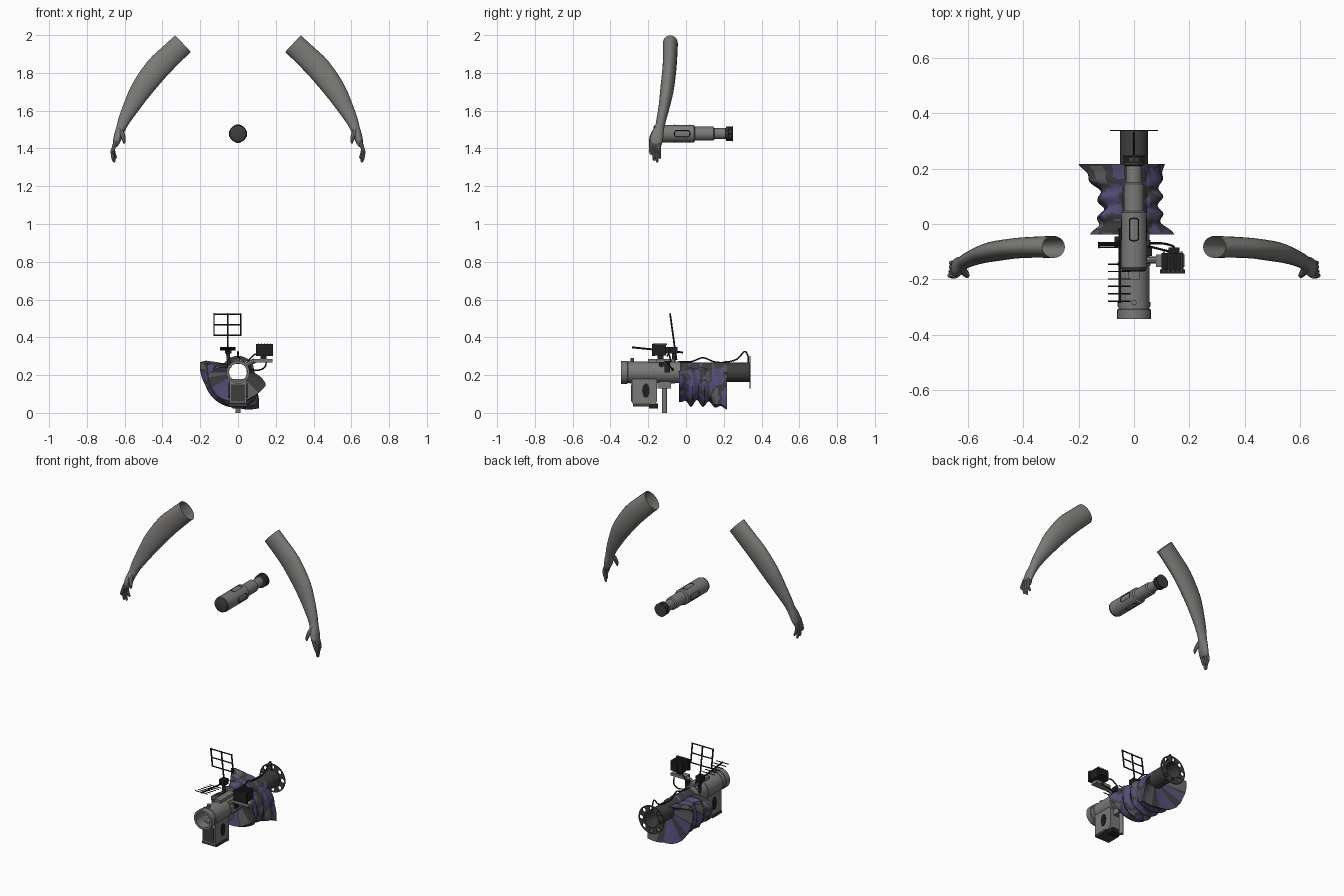
import bpy, bmesh, math
from mathutils import Vector, noise

if "Cube" in bpy.data.objects:
    bpy.data.objects.remove(bpy.data.objects["Cube"])

COLORS = {
    "skin_grey": (0.2, 0.195, 0.185), "metal_grey": (0.2, 0.195, 0.19),
    "dark_grey": (0.05, 0.048, 0.046), "black": (0.014, 0.014, 0.014),
    "purple": (0.085, 0.072, 0.18), "cloth_dark": (0.05, 0.045, 0.05),
    "cloth_grey": (0.12, 0.11, 0.115),
}
MATS = {}
for n, c in COLORS.items():
    MATS[n] = bpy.data.materials.new(n)
    MATS[n].diffuse_color = (*c, 1)


def finish(name, bm, mat, smooth=True):
    bmesh.ops.remove_doubles(bm, verts=bm.verts, dist=1e-5)
    bmesh.ops.recalc_face_normals(bm, faces=bm.faces)
    me = bpy.data.meshes.new(name)
    bm.to_mesh(me)
    bm.free()
    me.materials.append(MATS[mat])
    ob = bpy.data.objects.new(name, me)
    bpy.context.collection.objects.link(ob)
    if smooth:
        bpy.ops.object.select_all(action='DESELECT')
        ob.select_set(True)
        bpy.context.view_layer.objects.active = ob
        bpy.ops.object.shade_smooth_by_angle(angle=math.radians(40))
    return ob


def loft(name, rings, mat, caps=(True, True)):
    bm = bmesh.new()
    vs = [[bm.verts.new(p) for p in r] for r in rings]
    n = len(rings[0])
    for a, b in zip(vs, vs[1:]):
        for i in range(n):
            bm.faces.new((a[i], a[(i + 1) % n], b[(i + 1) % n], b[i]))
    if caps[0]:
        bm.faces.new(vs[0])
    if caps[1]:
        bm.faces.new(vs[-1])
    return finish(name, bm, mat)


def lathe(name, profile, z, mat, sides=32, caps=(False, False)):
    """Revolve (y, r) pairs round a line parallel to y."""
    ang = [2 * math.pi * i / sides for i in range(sides)]
    return loft(name, [[(r * math.cos(a), y, z + r * math.sin(a)) for a in ang]
                       for y, r in profile], mat, caps)


def spline(pts, steps):
    """Catmull-Rom through rows of any width."""
    p = [pts[0]] + list(pts) + [pts[-1]]
    out = []
    for i in range(1, len(p) - 2):
        for s in range(steps):
            t = s / steps
            out.append([0.5 * (2 * b + (c - a) * t + (2 * a - 5 * b + 4 * c - d) * t * t
                               + (3 * b - a - 3 * c + d) * t ** 3)
                        for a, b, c, d in zip(*p[i - 1:i + 3])])
    return out + [list(pts[-1])]


def sweep(name, rows, mat, ref=(0, 1, 0), steps=1, sides=8, caps=(True, True)):
    """Sweep an ellipse along rows of (x, y, z, radius across, radius along ref)."""
    rows = spline(rows, steps)
    c = [Vector(r[:3]) for r in rows]
    rings = []
    for i, r in enumerate(rows):
        t = (c[min(i + 1, len(c) - 1)] - c[max(i - 1, 0)]).normalized()
        u = t.cross(Vector(ref)).normalized()
        v = u.cross(t)
        rings.append([c[i] + u * r[3] * math.cos(a) + v * r[4] * math.sin(a)
                      for a in (2 * math.pi * k / sides for k in range(sides))])
    return loft(name, rings, mat, caps)


def rod(name, a, b, r, mat, sides=8):
    d = Vector(b) - Vector(a)
    ref = (1, 0, 0) if abs(d.x) < 0.5 * d.length else (0, 1, 0)
    return sweep(name, [(*a, r, r), (*b, r, r)], mat, ref, 1, sides)


def box(name, lo, hi, mat):
    bm = bmesh.new()
    bmesh.ops.create_cube(bm, size=1)
    for v in bm.verts:
        v.co = [l + (h - l) * (k + 0.5) for l, h, k in zip(lo, hi, v.co)]
    return finish(name, bm, mat, False)


# arms, hands and fingers, mirrored across x
hand = [sweep("arm", [
    (.291, -.083, 1.955, .06, .04), (.36, -.084, 1.89, .062, .038), (.43, -.088, 1.82, .064, .037),
    (.51, -.1, 1.715, .057, .036), (.56, -.114, 1.63, .045, .03), (.60, -.13, 1.555, .033, .026),
    (.618, -.14, 1.51, .026, .025), (.633, -.152, 1.47, .023, .033), (.645, -.16, 1.43, .018, .034),
    (.65, -.162, 1.41, .009, .026)], "skin_grey", steps=3, sides=20, caps=(False, True))]
for i, (y, tx, tz) in enumerate([(-.187, .668, 1.365), (-.171, .662, 1.335),
                                 (-.155, .656, 1.325), (-.14, .648, 1.345)]):
    hand.append(sweep(f"finger_{i + 1}", [
        (.645, y, 1.44, .01, .01), (.66, y - .001, 1.40, .01, .009),
        ((.66 + tx) / 2 + .002, y, (1.4 + tz) / 2, .009, .008), (tx, y + .002, tz + .007, .007, .007),
        (tx - .001, y + .002, tz, .002, .002)], "skin_grey", steps=2))
hand.append(sweep("thumb", [(.626, -.155, 1.505, .014, .014), (.612, -.176, 1.475, .013, .012),
                            (.604, -.186, 1.445, .01, .01), (.602, -.188, 1.425, .003, .003)],
                  "skin_grey", steps=2))
for o in hand:
    o.modifiers.new("mirror", 'MIRROR')

# missile
MZ = 1.478
lathe("missile_body", [(-.155, .047), (.042, .047), (.047, .037), (.145, .037), (.15, .029),
                       (.215, .029)], MZ, "metal_grey")
lathe("missile_nose", [(-.172, .036), (-.168, .043), (-.155, .047)], MZ, "dark_grey", caps=(True, False))
lathe("missile_tail_ring", [(.21, .029), (.213, .038), (.222, .039), (.225, .033), (.243, .033),
                            (.245, .04), (.25, .04), (.25, .02)], MZ, "dark_grey", caps=(False, True))
for i in range(8):
    a = math.pi / 4 * i
    c, s = .034 * math.cos(a), .034 * math.sin(a)
    rod(f"tail_rib_{i + 1}", (c, .218, MZ + s), (c, .248, MZ + s), .004, "dark_grey", 6)
# slot outlines round the missile body
for i in range(4):
    a0 = math.pi / 2 * i
    loop = []
    for k in range(25):
        t = 2 * math.pi * k / 24
        da = .36 * max(-1, min(1, 1.3 * math.cos(t)))
        y = -.02 + (.025 if math.sin(t) > 0 else -.025) + .016 * math.sin(t)
        loop.append((.047 * math.cos(a0 + da), y, MZ + .047 * math.sin(a0 + da)))
    for k in range(24):
        rod("slot_edge", loop[k], loop[k + 1], .0018, "black", 4)

# launch tube
TZ = .215
lathe("front_tube", [(-.344, .048), (-.344, .061), (-.31, .061), (-.308, .056), (-.03, .056),
                     (-.025, .048), (-.344, .048)], TZ, "metal_grey")
lathe("rear_tube", [(-.03, .047), (-.03, .051), (.34, .051), (.34, .047), (-.03, .047)], TZ, "dark_grey")
for y, w in ((-.29, .008), (-.145, .006), (-.07, .012)):
    lathe("tube_band", [(y - w, .055), (y - w, .059), (y + w, .059), (y + w, .055)], TZ, "metal_grey")

# rear flange: eight sectors, each with a round hole
bm = bmesh.new()
for k in range(8):
    for j in range(16):
        quad = []
        for jj, outer in ((j, 0), (j + 1, 0), (j + 1, 1), (j, 1)):
            cx, cy = math.cos(jj * math.pi / 8), math.sin(jj * math.pi / 8)
            m = max(abs(cx), abs(cy))
            r, a = (.0685 + .0185 * cx / m, cy / m * math.pi / 8) if outer else \
                (.0685 + .012 * cx, cy * .012 / .0685)
            a += k * math.pi / 4
            quad.append(bm.verts.new((r * math.cos(a), .341, TZ + r * math.sin(a))))
        bm.faces.new(quad)
finish("rear_flange", bm, "dark_grey", False).modifiers.new("thickness", 'SOLIDIFY').thickness = .005

# grip housing, foot, trigger plates and support post
side = [(-.285, .18), (-.285, .052), (-.27, .045), (-.165, .045), (-.153, .06), (-.153, .18)]
loft("grip_housing", [[(x, y, z) for y, z in side] for x in (-.045, .045)], "metal_grey")
box("grip_foot", (-.03, -.195, .024), (.03, -.148, .05), "black")
box("housing_base", (-.05, -.28, .035), (.05, -.19, .05), "dark_grey")
box("front_panel", (-.036, -.291, .06), (.036, -.284, .15), "dark_grey")
for s in (-1, 1):
    loft("side_oval", [[(s * x, -.212 + .02 * math.cos(a), .118 + .038 * math.sin(a))
                        for a in (math.pi * k / 8 for k in range(16))] for x in (.04, .049)], "black")
rod("support_post", (0, -.113, 0), (0, -.113, .17), .013, "metal_grey", 12)
box("post_mount", (-.025, -.15, .13), (.025, -.08, .165), "metal_grey")

# fittings on top of the tube
rod("front_pin", (0, -.285, .26), (0, -.285, .29), .01, "metal_grey")
box("top_rail", (-.02, -.2, .265), (.02, -.06, .285), "metal_grey")
box("side_latch", (.045, -.115, .215), (.065, -.085, .275), "black")
cable = [(0, -.04, .27), (.012, .03, .272), (.004, .09, .292), (-.004, .15, .27), (0, .21, .268),
         (0, .27, .285), (0, .31, .325), (0, .328, .3), (0, .33, .262)]
sweep("rear_cable", [(*p, .004, .004) for p in cable], "black", (1, 0, 0), 5)

# optical sight on its bracket
box("sight_body", (.1, -.17, .305), (.18, -.105, .36), "black")
box("sight_hood", (.095, -.18, .3), (.185, -.165, .366), "black")
box("sight_eyepiece", (.125, -.105, .315), (.165, -.085, .35), "black")
for i in range(5):
    box(f"sight_rib_{i + 1}", (.105 + i * .016, -.175, .36), (.111 + i * .016, -.1, .368), "dark_grey")
box("sight_shelf", (.08, -.155, .268), (.182, -.11, .286), "metal_grey")
box("shelf_riser", (.12, -.15, .28), (.15, -.12, .31), "black")
rod("sight_arm", (.035, -.13, .25), (.09, -.13, .277), .013, "metal_grey")
sweep("sight_cable", [(*p, .004, .004) for p in [(.15, -.1, .27), (.14, -.08, .24), (.1, -.07, .225),
                                                 (.05, -.07, .235)]], "black", (0, 0, 1), 4)
sweep("sight_link", [(*p, .004, .004) for p in [(.13, -.1, .3), (.09, -.09, .31), (.05, -.08, .27)]],
      "black", (0, 1, 0), 4)

# upright grid antenna, leaning forward
def grid(x, z):
    return (x, -.06 - .025 * (z - .35) / .18, z)
for x in (-.127, -.055, .015):
    rod("grid_upright", grid(x, .28 if x == -.055 else .408), grid(x, .527), .0045, "black", 6)
for z in (.41, .467, .523):
    rod("grid_crossbar", grid(-.13, z), grid(.018, z), .004, "black", 6)

# flat rung antenna
rod("rung_spine", (-.052, -.285, .347), (-.052, -.015, .32), .005, "black", 6)
for i in range(6):
    y = -.28 + i * .027
    rod(f"rung_{i + 1}", (-.095, y, .347 - i * .003), (-.012, y, .347 - i * .003), .003, "black", 6)
box("antenna_hinge", (-.07, -.085, .315), (-.035, -.045, .35), "black")
rod("antenna_post", (-.045, -.065, .24), (-.055, -.065, .33), .01, "dark_grey")

# gathered cloth sleeve: (angle, radius) outlines blended along y
FRONT = [(0, .08), (10, .048), (150, .048), (172, .12), (185, .16), (233, .165), (270, .155),
         (303, .15), (337, .163), (360, .08)]
MID = [(0, .08), (30, .048), (140, .05), (165, .115), (200, .13), (235, .16), (270, .17),
       (300, .16), (335, .105), (360, .08)]
BACK = [(0, .052), (130, .049), (152, .1), (163, .21), (200, .186), (229, .19), (249, .19),
        (270, .188), (300, .22), (318, .13), (360, .052)]


def radius(table, a):
    for (a0, r0), (a1, r1) in zip(table, table[1:]):
        if a <= a1:
            return r0 + (r1 - r0) * (a - a0) / (a1 - a0)


def ring(y, f):
    return [(f(a) * math.cos(math.radians(a)), y, TZ + f(a) * math.sin(math.radians(a)))
            for a in range(0, 360, 5)]


rings = [ring(-.02, lambda a: .0485)]
for i in range(33):
    t = i / 32
    wf, wb = max(0, 1 - 4 * t) ** 1.3, max(0, (t - .5) / .5) ** 1.2

    def cloth(a):
        r = radius(FRONT, a) * wf + radius(BACK, a) * wb + radius(MID, a) * (1 - wf - wb)
        m = 1 - max(wf, wb)
        fold = math.cos(2 * math.pi * 4 * t + math.sin(math.radians(a * 2)))
        return max(.0485, r * (1 + m * (.11 * fold - .03)))
    rings.append(ring(-.038 + .256 * t, cloth))
rings.append(ring(.19, lambda a: .0485))
sleeve = loft("cloth_sleeve", rings, "cloth_dark", (False, False))
for m in ("purple", "cloth_grey"):
    sleeve.data.materials.append(MATS[m])
for p in sleeve.data.polygons:
    n = noise.noise(p.center * 17)
    p.material_index = 1 if n > .03 else 2 if n < -.27 else 0

for m in bpy.data.materials:
    if m.users and not m.is_grease_pencil:
        m.use_nodes = True
        m.node_tree.nodes["Principled BSDF"].inputs["Base Color"].default_value = m.diffuse_color
